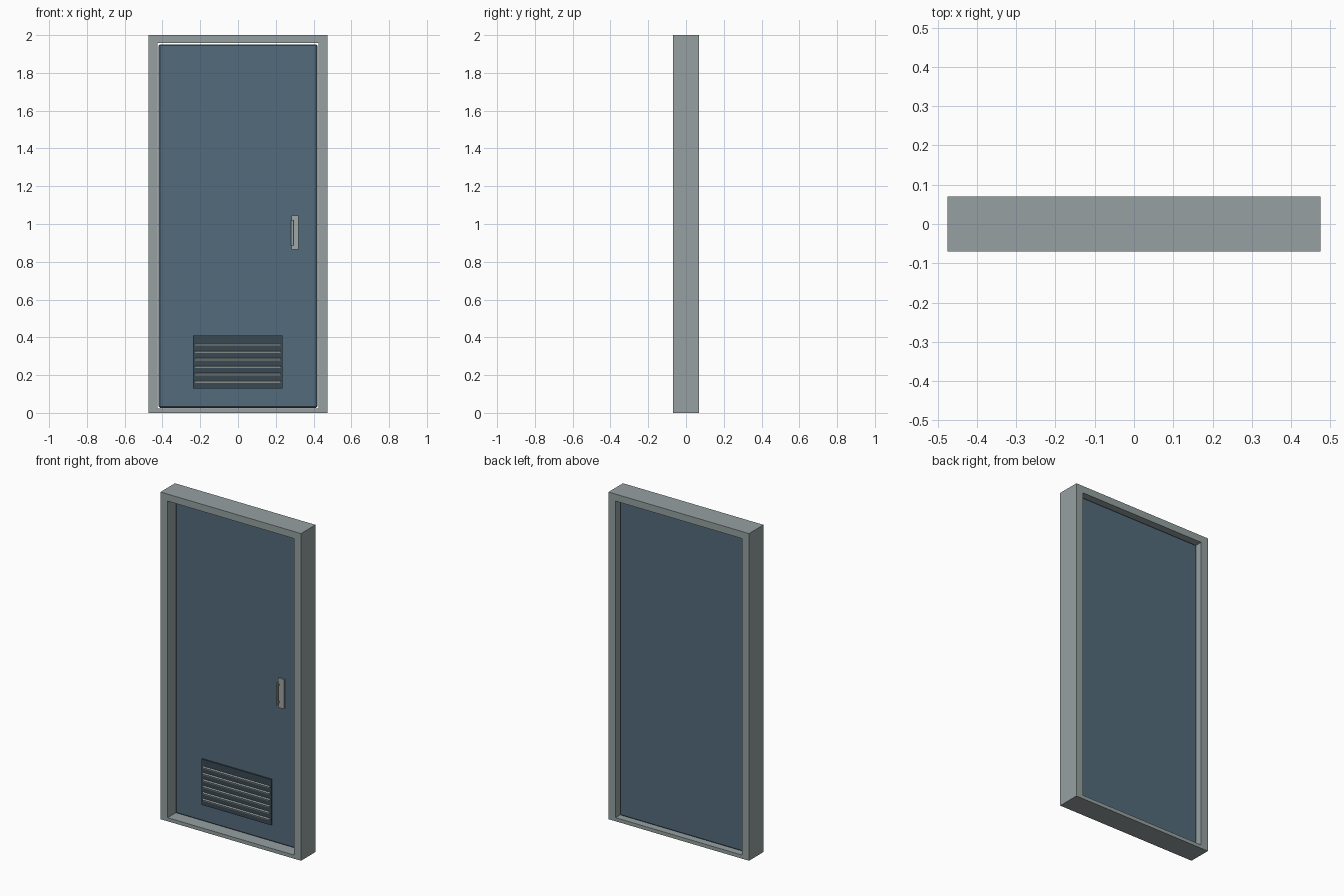
import bpy, bmesh, math
from mathutils import Matrix, Vector

if "Cube" in bpy.data.objects:
    bpy.data.objects.remove(bpy.data.objects["Cube"])


def material(name, r, g, b):
    m = bpy.data.materials.new(name)
    lin = [((c / 255 + 0.055) / 1.055) ** 2.4 for c in (r, g, b)]
    m.diffuse_color = (*lin, 1)
    m.use_nodes = True
    m.node_tree.nodes["Principled BSDF"].inputs["Base Color"].default_value = m.diffuse_color
    return m


frame_grey = material("frame grey", 150, 160, 161)
door_blue = material("door blue", 83, 107, 123)
vent_dark = material("vent dark", 56, 72, 81)
metal_grey = material("metal grey", 160, 166, 166)


def finish(bm, name, mat, bevel=0):
    me = bpy.data.meshes.new(name)
    bm.to_mesh(me)
    bm.free()
    ob = bpy.data.objects.new(name, me)
    bpy.context.collection.objects.link(ob)
    me.materials.append(mat)
    if bevel:
        mod = ob.modifiers.new("edge bevel", 'BEVEL')
        mod.width = bevel
        mod.segments = 1
    return ob


def box(name, mat, x, y, z, bevel=0, tilt=0):
    """Box from (min, max) ranges, optionally tilted about its own x axis."""
    bm = bmesh.new()
    size = [r[1] - r[0] for r in (x, y, z)]
    centre = Vector([(r[0] + r[1]) / 2 for r in (x, y, z)])
    mx = Matrix.Translation(centre) @ Matrix.Rotation(tilt, 4, 'X') @ Matrix.Diagonal((*size, 1))
    bmesh.ops.create_cube(bm, size=1, matrix=mx)
    return finish(bm, name, mat, bevel)


# Frame: rectangular ring extruded through the full depth
def ring(x, z0, z1):
    return [(-x, z0), (x, z0), (x, z1), (-x, z1)]


bm = bmesh.new()
outer, inner = ring(0.475, 0, 2), ring(0.427, 0.022, 1.957)
loops = [[bm.verts.new((px, y, pz)) for px, pz in pts]
         for pts, y in ((outer, -0.07), (inner, -0.07), (inner, 0.07), (outer, 0.07))]
for a in range(4):
    la, lb = loops[a], loops[(a + 1) % 4]
    for i in range(4):
        j = (i + 1) % 4
        bm.faces.new((la[i], la[j], lb[j], lb[i]))
bmesh.ops.recalc_face_normals(bm, faces=bm.faces)
finish(bm, "door_frame", frame_grey)

# Door leaf
FRONT = -0.005
box("door_leaf", door_blue, (-0.42, 0.42), (FRONT, 0.04), (0.027, 1.95), bevel=0.006)

# Vent: dark plate with tilted slats
box("vent_plate", vent_dark, (-0.237, 0.235), (FRONT - 0.008, FRONT + 0.005), (0.13, 0.41))
for k in range(6):
    z = 0.165 + k * 0.0395
    box(f"vent_slat_{k + 1}", metal_grey, (-0.228, 0.226),
        (FRONT - 0.016, FRONT - 0.004), (z - 0.005, z + 0.005), tilt=math.radians(20))

# Handle: back plate, pull bar and two standoffs
box("handle_plate", metal_grey, (0.282, 0.32), (FRONT - 0.01, FRONT + 0.002), (0.865, 1.045))
bm = bmesh.new()
bmesh.ops.create_cone(bm, cap_ends=True, segments=12, radius1=0.007, radius2=0.007, depth=0.135,
                      matrix=Matrix.Translation((0.287, FRONT - 0.025, 0.953)))
bar = finish(bm, "handle_bar", metal_grey)
bpy.context.view_layer.objects.active = bar
bar.select_set(True)
bpy.ops.object.shade_smooth_by_angle()
for n, z in (("lower", 0.9), ("upper", 1.006)):
    box(f"handle_standoff_{n}", metal_grey, (0.283, 0.291), (FRONT - 0.025, FRONT), (z - 0.005, z + 0.005))
